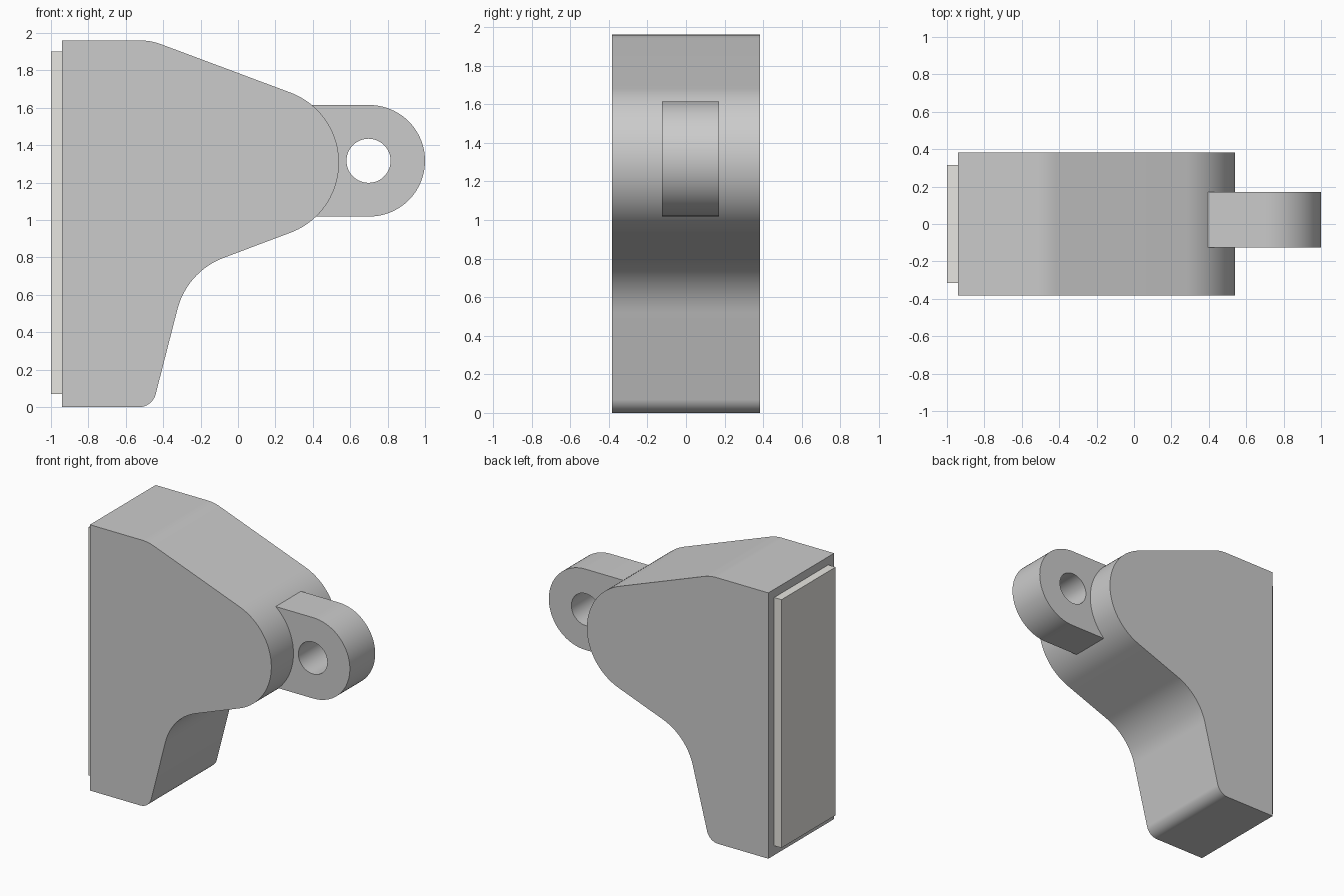
import bpy, bmesh, math
from mathutils import Vector

if "Cube" in bpy.data.objects:
    bpy.data.objects.remove(bpy.data.objects["Cube"])


def rounded(points, seg=20):
    """Turn (x, z, fillet radius) corners into a smooth outline."""
    out = []
    n = len(points)
    for i, (x, z, r) in enumerate(points):
        p = Vector((x, z))
        if r == 0:
            out.append(p)
            continue
        a = (Vector(points[i - 1][:2]) - p).normalized()
        b = (Vector(points[(i + 1) % n][:2]) - p).normalized()
        half = a.angle(b) / 2
        c = p + (a + b).normalized() * (r / math.sin(half))
        t = r / math.tan(half)
        u, v = p + a * t - c, p + b * t - c
        sweep = u.angle(v)
        for k in range(seg + 1):
            f = k / seg
            out.append(c + (u * math.sin((1 - f) * sweep) + v * math.sin(f * sweep)) / math.sin(sweep))
    return out


def arc(cx, cz, r, a0, a1, seg):
    """Points on an arc, angles in degrees."""
    return [Vector((cx + r * math.cos(math.radians(a0 + (a1 - a0) * k / seg)),
                    cz + r * math.sin(math.radians(a0 + (a1 - a0) * k / seg))))
            for k in range(seg + 1)]


def extrude_outline(name, loops, y0, y1):
    """Fill x-z loops (first outer, others holes) and extrude along y."""
    bm = bmesh.new()
    edges = []
    for loop in loops:
        vs = [bm.verts.new((p.x, y0, p.y)) for p in loop]
        edges += [bm.edges.new((vs[i - 1], vs[i])) for i in range(len(vs))]
    bmesh.ops.triangle_fill(bm, edges=edges, use_beauty=True)
    res = bmesh.ops.extrude_face_region(bm, geom=bm.faces[:], use_keep_orig=True)
    moved = [g for g in res["geom"] if isinstance(g, bmesh.types.BMVert)]
    bmesh.ops.translate(bm, verts=moved, vec=(0, y1 - y0, 0))
    bmesh.ops.recalc_face_normals(bm, faces=bm.faces[:])
    mesh = bpy.data.meshes.new(name)
    bm.to_mesh(mesh)
    bm.free()
    ob = bpy.data.objects.new(name, mesh)
    bpy.context.collection.objects.link(ob)
    bpy.ops.object.select_all(action='DESELECT')
    ob.select_set(True)
    bpy.context.view_layer.objects.active = ob
    bpy.ops.object.shade_smooth_by_angle(angle=math.radians(30))
    return ob


# Bracket body: tapered nose, filleted underside and foot
corners = rounded([(-0.94, 1.96, 0), (-0.94, 0, 0), (-0.458, 0, 0.092),
                   (-0.272, 0.725, 0.40), (0.28, 0.932, 0),
                   (0.28, 1.682, 0), (-0.465, 1.96, 0.30)])
nose = arc(0.14, 1.307, 0.40, -69.6, 69.6, 40)
split = next(i for i, p in enumerate(corners) if p.x > 0.2)
body = corners[:split] + nose + corners[split + 2:]
extrude_outline("bracket_body", [body], -0.383, 0.383)

# Lug with a round eye, rooted inside the nose
tip = arc(0.702, 1.317, 0.298, -90, 90, 40)
lug = [Vector((0.30, 1.019))] + tip + [Vector((0.30, 1.615))]
eye = arc(0.698, 1.317, 0.118, 0, 360, 48)[:-1]
extrude_outline("lug", [lug, eye], -0.125, 0.17)

# Thin mounting pad on the flat rear side
pad = [Vector(p) for p in ((-1, 0.07), (-0.94, 0.07), (-0.94, 1.90), (-1, 1.90))]
pad_ob = extrude_outline("mounting_pad", [pad], -0.315, 0.315)
mat = bpy.data.materials.new("warm_grey")
mat.diffuse_color = (0.80, 0.79, 0.75, 1)
mat.use_nodes = True
mat.node_tree.nodes["Principled BSDF"].inputs["Base Color"].default_value = mat.diffuse_color
pad_ob.data.materials.append(mat)
